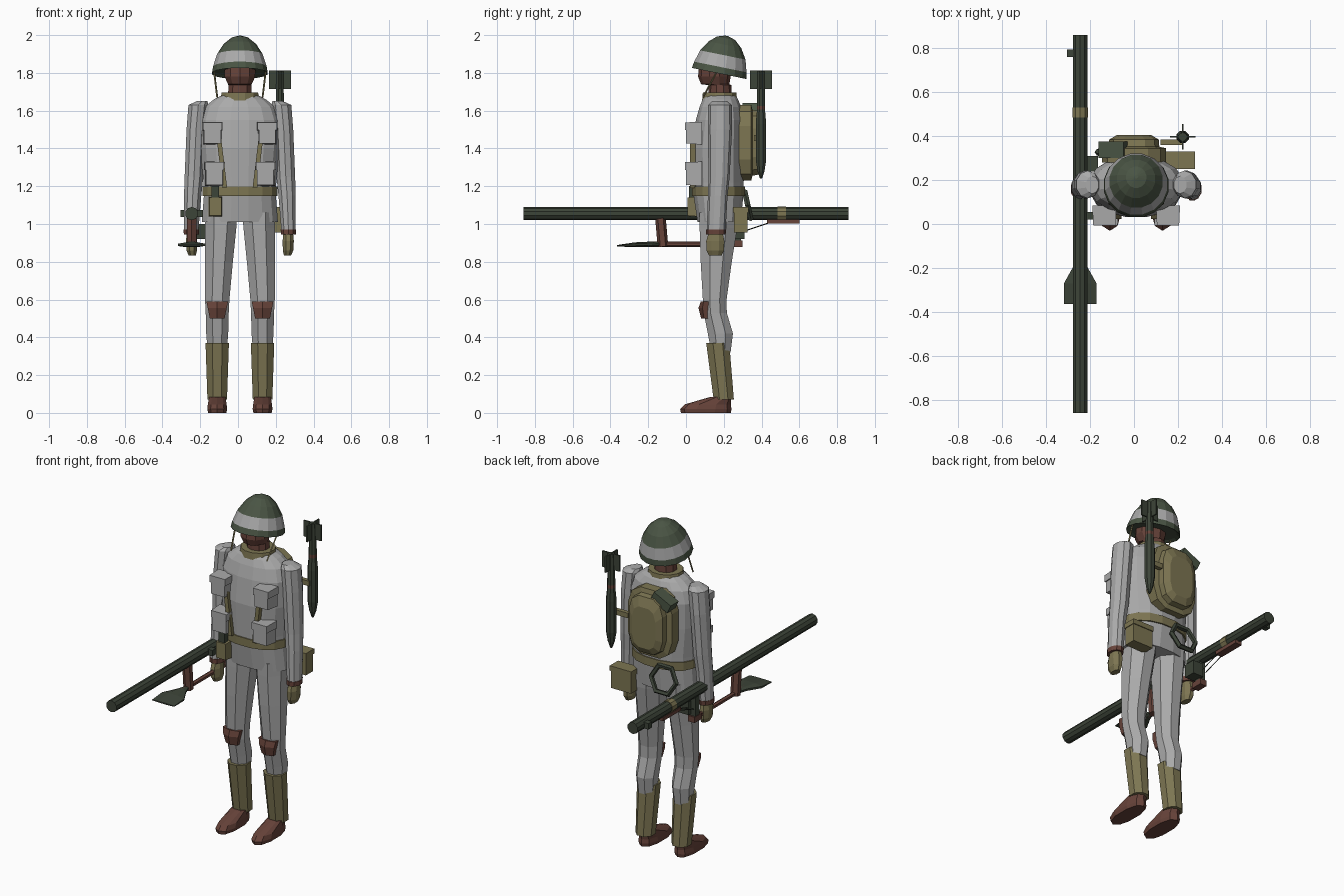
import bpy, bmesh, math
from mathutils import Vector, Matrix

if "Cube" in bpy.data.objects:
    bpy.data.objects.remove(bpy.data.objects["Cube"])

def material(name, r, g, b):
    m = bpy.data.materials.new(name)
    m.diffuse_color = (r, g, b, 1)
    m.use_nodes = True
    m.node_tree.nodes["Principled BSDF"].inputs["Base Color"].default_value = m.diffuse_color
    return m

GREY = material("snow_cloth", .40, .40, .40)
GREEN = material("helmet_green", .068, .09, .058)
DARK = material("launcher_green", .046, .058, .04)
TAN = material("canvas_tan", .205, .18, .085)
BROWN = material("leather_brown", .135, .056, .042)
CX = .01                                   # body centre line

def finish(name, bm, mats, matrix=None):
    bmesh.ops.recalc_face_normals(bm, faces=bm.faces)
    me = bpy.data.meshes.new(name)
    bm.to_mesh(me)
    bm.free()
    for m in mats:
        me.materials.append(m)
    ob = bpy.data.objects.new(name, me)
    if matrix:
        ob.matrix_world = matrix
    bpy.context.collection.objects.link(ob)
    return ob

def loft(name, rings, n, mats, layer_mats=None, power=1.0, matrix=None):
    """Stack of oval rings (x, y, z, rx, ry); power < 1 makes them boxier."""
    bm = bmesh.new()
    loops = []
    for x, y, z, rx, ry in rings:
        loop = []
        for i in range(n):
            a = 2 * math.pi * (i + .5) / n
            c, s = math.cos(a), math.sin(a)
            loop.append(bm.verts.new((x + rx * math.copysign(abs(c) ** power, c),
                                      y + ry * math.copysign(abs(s) ** power, s), z)))
        loops.append(loop)
    for k in range(len(loops) - 1):
        for i in range(n):
            j = (i + 1) % n
            f = bm.faces.new((loops[k][i], loops[k][j], loops[k + 1][j], loops[k + 1][i]))
            f.material_index = layer_mats[k] if layer_mats else 0
    bm.faces.new(loops[0])
    bm.faces.new(loops[-1])
    return finish(name, bm, mats, matrix)

def box(name, lo, hi, mat, taper=1.0, rot=None):
    """Box from corner to corner; taper scales its -y face."""
    lo, hi = Vector(lo), Vector(hi)
    c, d = (lo + hi) / 2, hi - lo
    bm = bmesh.new()
    bmesh.ops.create_cube(bm, size=1)
    for v in bm.verts:
        t = taper if v.co.y < 0 else 1
        v.co = Vector((v.co.x * d.x * t, v.co.y * d.y, v.co.z * d.z * t))
    m = Matrix.Translation(c)
    if rot:
        m = m @ Matrix.Rotation(rot[0], 4, rot[1])
    return finish(name, bm, [mat], m)

def tube(name, a, b, r, mat, n=8, r2=None):
    a, b = Vector(a), Vector(b)
    bm = bmesh.new()
    bmesh.ops.create_cone(bm, cap_ends=True, segments=n, radius1=r,
                          radius2=r if r2 is None else r2, depth=(b - a).length)
    q = (b - a).to_track_quat('Z', 'Y').to_matrix().to_4x4()
    return finish(name, bm, [mat], Matrix.Translation((a + b) / 2) @ q)

# Jacket, belt and collar
loft("jacket", [(CX, .175, 1.01, .205, .116), (CX, .172, 1.15, .194, .134),
                (CX, .172, 1.22, .196, .136), (CX, .17, 1.40, .213, .14),
                (CX, .178, 1.55, .215, .128), (CX, .182, 1.62, .19, .112),
                (CX, .182, 1.66, .14, .095), (CX, .18, 1.685, .09, .08)], 16, [GREY], power=.9)
loft("belt", [(CX, .172, 1.148, .202, .142), (CX, .172, 1.198, .202, .142)], 16, [TAN], power=.9)
loft("collar", [(CX, .178, 1.655, .108, .096), (CX, .178, 1.695, .1, .092)], 12, [TAN])

# Neck, head and helmet
loft("neck_and_head", [(CX, .18, 1.66, .066, .062), (CX, .18, 1.735, .064, .06),
                       (CX, .155, 1.74, .066, .075), (CX, .15, 1.78, .085, .086),
                       (CX, .16, 1.86, .088, .09)], 10, [BROWN])
loft("helmet", [(0, 0, .01, .13, .13), (0, 0, 0, .15, .15), (0, 0, .035, .144, .144),
                (0, 0, .1, .123, .125), (0, 0, .155, .088, .09),
                (0, 0, .19, .047, .05), (0, 0, .203, .008, .008)], 16, [GREEN, GREY],
     [0, 0, 1, 0, 0, 0],
     matrix=Matrix.Translation((CX, .175, 1.797)) @ Matrix.Rotation(-.2, 4, 'X'))

# Limbs, mirrored
for s, side in ((-1, "right"), (1, "left")):
    def at(rings):
        return [(CX + s * r[0],) + r[1:] for r in rings]
    loft(side + "_sleeve", at([(.2, .178, 1.65, .03, .04), (.22, .18, 1.63, .055, .063),
                               (.232, .18, 1.50, .053, .064), (.243, .175, 1.25, .052, .056),
                               (.25, .168, 1.15, .048, .052), (.257, .16, .97, .04, .05)]), 10, [GREY])
    loft(side + "_cuff", at([(.257, .158, .945, .042, .052), (.257, .159, .972, .043, .053)]), 10, [BROWN])
    loft(side + "_glove", at([(.255, .158, .96, .028, .038), (.256, .155, .91, .032, .052),
                              (.255, .155, .86, .03, .05), (.252, .155, .832, .02, .036)]), 8, [TAN])
    loft(side + "_trouser_leg", at([(.1, .175, 1.06, .094, .112), (.102, .172, .98, .09, .108),
                                    (.111, .16, .8, .08, .089), (.12, .152, .6, .07, .068),
                                    (.12, .155, .53, .066, .066), (.12, .182, .42, .063, .072),
                                    (.12, .185, .32, .054, .055)]), 8, [GREY])
    loft(side + "_gaiter", at([(.12, .2, .07, .056, .058), (.12, .168, .37, .067, .066)]), 8, [TAN])
    loft(side + "_shoe", at([(.12, .105, 0, .05, .132), (.12, .105, .02, .055, .136),
                             (.12, .115, .045, .052, .122), (.12, .185, .085, .045, .054)]), 10, [BROWN], power=.85)
    x = CX + s * .12
    loft(side + "_knee_pad", [(x, .11, .50, .045, .03), (x, .108, .555, .058, .042),
                              (x, .108, .59, .066, .03)], 6, [BROWN])
    # Chin strap and front harness
    tube(side + "_chin_strap", (CX + s * .137, .165, 1.81), (CX + s * .12, .09, 1.67), .005, TAN, 4)
    box(side + "_harness_strap", (CX + s * .095 - .012, .022, 1.19), (CX + s * .095 + .012, .05, 1.45),
        TAN, rot=(s * .12, 'Y'))
    # Chest pouches with flaps
    for tag, z0, z1, px in (("upper", 1.42, 1.54, .145), ("lower", 1.20, 1.33, .135)):
        c = CX + s * px
        box(f"{side}_{tag}_pouch", (c - .05, 0, z0), (c + .05, .085, z1 - .01), GREY, .88)
        box(f"{side}_{tag}_pouch_flap", (c - .055, -.006, z1 - .045), (c + .055, .085, z1), GREY, .92)

# Belt equipment
box("front_pouch", (-.155, .008, 1.04), (-.085, .06, 1.145), TAN, .92)
box("pouch_hanger", (-.14, .015, 1.14), (-.1, .05, 1.2), DARK)
box("hip_bag", (.14, .255, .955), (.275, .325, 1.08), TAN)
box("hip_bag_flap", (.136, .25, 1.06), (.279, .33, 1.09), TAN)
box("right_hip_pouch", (-.235, .24, .92), (-.165, .31, 1.0), DARK)
bpy.ops.mesh.primitive_torus_add(major_segments=6, minor_segments=5, major_radius=.085,
                                 minor_radius=.015, location=(-.08, .327, 1.1),
                                 rotation=(math.pi / 2 + .22, 0, 0))
bpy.context.object.name = "rope_coil"
bpy.context.object.data.materials.append(DARK)

# Backpack: slab plus bulging middle, lofted along y
turn = Matrix.Rotation(math.pi / 2, 4, 'X')           # local z becomes -y, local y becomes z
loft("backpack", [(0, 1.43, -.28, .15, .205), (0, 1.43, -.345, .15, .205),
                  (0, 1.43, -.352, .118, .178), (0, 1.43, -.385, .115, .172),
                  (0, 1.42, -.405, .08, .125)], 12, [TAN], power=.62, matrix=turn)
box("pack_roll", (-.155, .30, 1.56), (-.03, .375, 1.615), GREEN, rot=(-.45, 'Y'))

# Spare rocket strapped to the pack
RX, RY = .222, .397
loft("rocket_body", [(RX, RY, 1.24, .006, .006), (RX, RY, 1.28, .02, .02), (RX, RY, 1.34, .03, .03),
                     (RX, RY, 1.53, .03, .03), (RX, RY, 1.605, .023, .023),
                     (RX, RY, 1.625, .023, .023), (RX, RY, 1.81, .02, .02)], 8,
     [DARK, BROWN], [0, 0, 0, 0, 1, 0])
box("rocket_fin_across", (RX - .058, RY - .004, 1.715), (RX + .058, RY + .004, 1.812), DARK)
box("rocket_fin_along", (RX - .004, RY - .058, 1.715), (RX + .004, RY + .058, 1.812), DARK)
box("rocket_strap", (.12, .36, 1.44), (RX, .385, 1.47), TAN)

# Launcher tube and fittings
LX, LZ = -.245, 1.055
tube("launcher_tube", (LX, -.86, LZ), (LX, .86, LZ), .035, DARK, 10)
tube("launcher_band", (LX, .485, LZ), (LX, .53, LZ), .0375, TAN, 10)
box("rear_sight", (-.305, .76, LZ - .018), (-.27, .795, LZ + .018), DARK)
box("front_sight", (-.22, .02, LZ - .018), (-.185, .055, LZ + .018), DARK)
box("shoulder_rest", (LX - .022, .43, 1.003), (LX + .022, .6, 1.024), BROWN)
for s in (-1, 1):
    tube("contact_wire", (LX + s * .015, .45, 1.01), (LX + s * .015, .3, .96), .003, DARK, 4)
tube("fore_grip", (LX, -.122, .88), (LX, -.135, 1.03), .028, BROWN, 6)
tube("grip_bar", (LX, -.2, .893), (LX, .29, .893), .014, BROWN, 6)
box("trigger_grip", (LX - .022, .23, .877), (LX + .022, .3, .912), BROWN)
box("trigger_housing", (LX - .02, .25, .91), (LX + .02, .29, 1.03), DARK)

# Flat spade-shaped blade at the front of the bar, lofted along y
loft("spade_blade", [(LX, .885, .365, .08, .004), (LX, .89, .27, .08, .014),
                     (LX, .893, .19, .032, .015), (LX, .893, .14, .014, .012)],
     8, [DARK], matrix=Matrix.Rotation(math.pi / 2, 4, 'X'))
